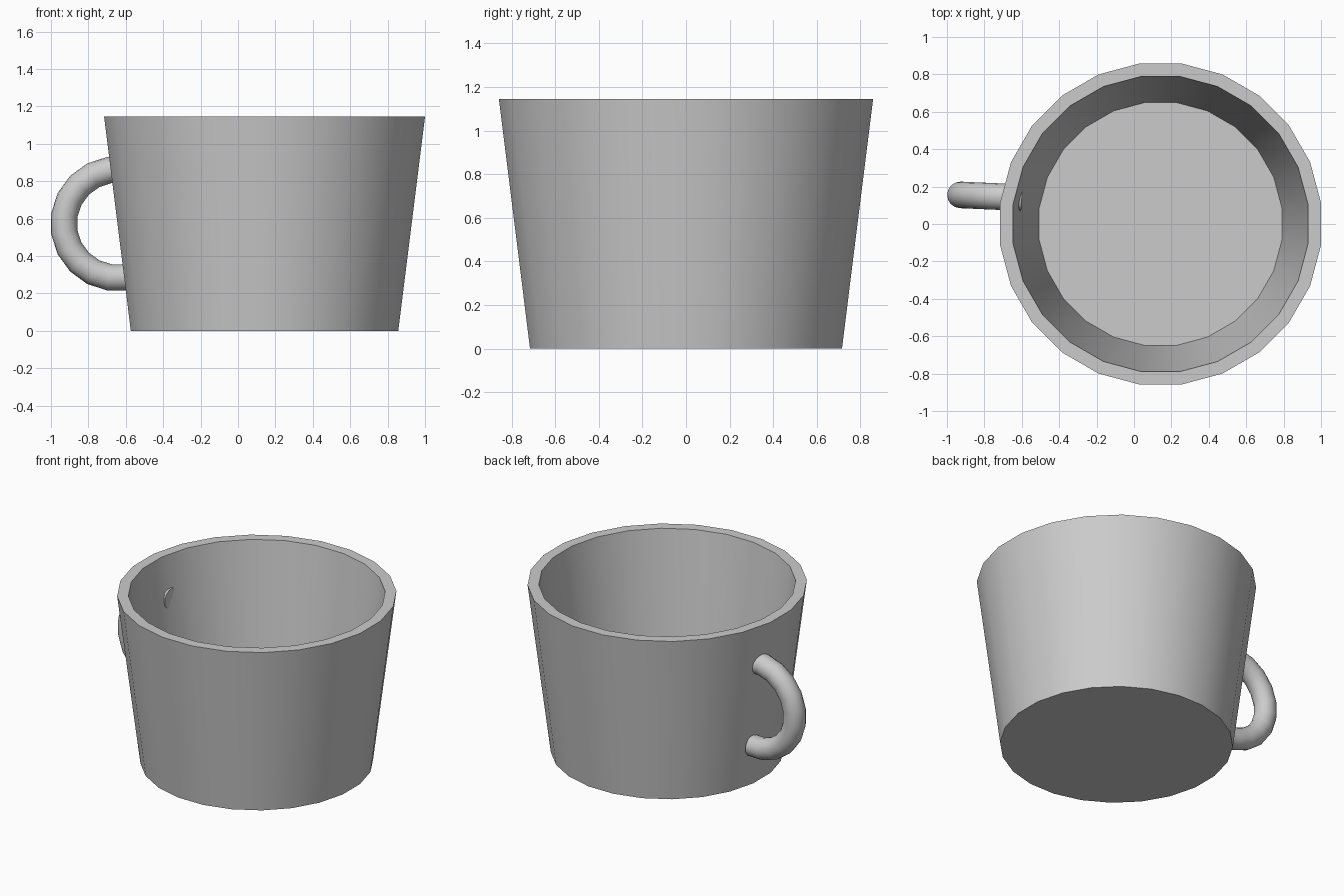
import bpy, bmesh, math
from mathutils import Matrix, Vector

if "Cube" in bpy.data.objects:
    bpy.data.objects.remove(bpy.data.objects["Cube"], do_unlink=True)

# Single grey glaze
GREY = (0.6, 0.6, 0.6, 1.0)
grey = bpy.data.materials.new("plain_grey")
grey.use_nodes = True
grey.diffuse_color = GREY
grey.node_tree.nodes["Principled BSDF"].inputs["Base Color"].default_value = GREY


def loft(name, rings):
    """Skin a chain of equal rings, cap both ends, smooth all but hard edges."""
    bm = bmesh.new()
    loops = [[bm.verts.new(p) for p in ring] for ring in rings]
    n = len(loops[0])
    for a, b in zip(loops, loops[1:]):
        for i in range(n):
            j = (i + 1) % n
            bm.faces.new((a[i], a[j], b[j], b[i]))
    bm.faces.new(loops[0])
    bm.faces.new(loops[-1])
    bmesh.ops.recalc_face_normals(bm, faces=bm.faces)
    mesh = bpy.data.meshes.new(name)
    bm.to_mesh(mesh)
    bm.free()
    mesh.materials.append(grey)
    obj = bpy.data.objects.new(name, mesh)
    bpy.context.collection.objects.link(obj)
    bpy.ops.object.select_all(action='DESELECT')
    obj.select_set(True)
    bpy.context.view_layer.objects.active = obj
    bpy.ops.object.shade_smooth_by_angle(angle=math.radians(30))
    return obj


# Cup: tapered 24-sided shell; profile is (radius to flat, height)
SIDES = 24
CUP_X = 0.142
profile = [(0.715, 0), (0.858, 1.145), (0.789, 1.145), (0.649, 0.05)]


def cup_ring(radius, z):
    r = radius / math.cos(math.pi / SIDES)
    angles = [(i + 0.5) * math.tau / SIDES for i in range(SIDES)]
    return [(CUP_X + r * math.cos(a), r * math.sin(a), z) for a in angles]


loft("cup_body", [cup_ring(r, z) for r, z in profile])

# Handle: half ring of round tube, ends sunk into the cup wall
TUBE, TUBE_SIDES = 0.071, 16
MAJOR = 0.287 / math.cos(math.radians(9))
place = Matrix.Translation((-0.642, 0.143, 0.573)) @ Matrix.Rotation(math.radians(-2.5), 4, 'Z')


def handle_ring(step):
    a = math.radians(81 + 18 * step)
    ring = []
    for k in range(TUBE_SIDES):
        t = k * math.tau / TUBE_SIDES
        r = MAJOR + TUBE * math.cos(t)
        x = r * math.cos(a)
        if step in (0, 11):
            x = 0.042          # flat cut at both ends
        ring.append(place @ Vector((x, TUBE * math.sin(t), r * math.sin(a))))
    return ring


loft("handle", [handle_ring(s) for s in range(12)])
